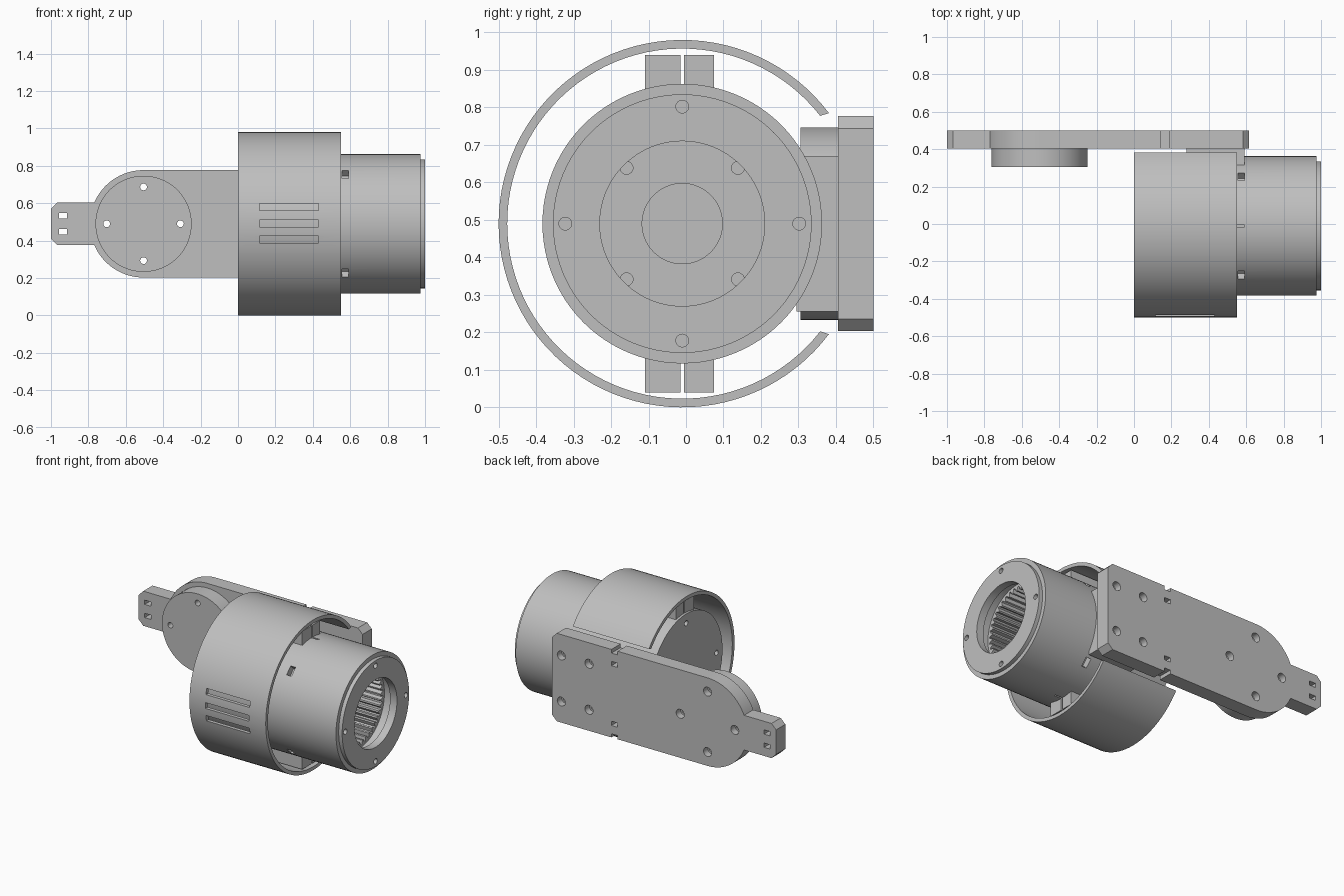
import bpy, bmesh
from math import sin, cos, pi, radians

cube = bpy.data.objects.get("Cube")
if cube:
    bpy.data.objects.remove(cube)

grey = bpy.data.materials.new("light grey")
grey.use_nodes = True
grey.diffuse_color = (0.52, 0.52, 0.52, 1)
grey.node_tree.nodes["Principled BSDF"].inputs["Base Color"].default_value = (0.52, 0.52, 0.52, 1)

CY, CZ = -0.01, 0.49      # drum axis runs along x
DISC_X = -0.505           # centre of the round end of the arm


def arc(cx, cy, r, a0, a1, n):
    return [(cx + r * cos(radians(a0 + (a1 - a0) * i / n)),
             cy + r * sin(radians(a0 + (a1 - a0) * i / n))) for i in range(n + 1)]


def circle(cx, cy, r, n=24):
    return arc(cx, cy, r, 0, 360, n)[:-1]


def rect(x0, y0, x1, y1):
    return [(x0, y0), (x1, y0), (x1, y1), (x0, y1)]


def slot(x, z):
    return rect(x - 0.022, z - 0.014, x + 0.022, z + 0.014)


def add_prism(bm, pts, axis, a, b):
    """Extrude a (y, z) outline along x, or an (x, z) outline along y."""
    def at(p, t):
        return (t, p[0], p[1]) if axis == "X" else (p[0], t, p[1])
    lo = [bm.verts.new(at(p, a)) for p in pts]
    hi = [bm.verts.new(at(p, b)) for p in pts]
    bm.faces.new(lo)
    bm.faces.new(hi[::-1])
    for i in range(len(pts)):
        j = (i + 1) % len(pts)
        bm.faces.new((lo[i], hi[i], hi[j], lo[j]))


def finish(name, bm):
    bmesh.ops.recalc_face_normals(bm, faces=bm.faces)
    mesh = bpy.data.meshes.new(name)
    bm.to_mesh(mesh)
    bm.free()
    mesh.materials.append(grey)
    obj = bpy.data.objects.new(name, mesh)
    bpy.context.collection.objects.link(obj)
    return obj


def prisms(name, *parts):
    bm = bmesh.new()
    for part in parts:
        add_prism(bm, *part)
    return finish(name, bm)


def lathe(name, profile, n, radius=lambda r, i: r):
    """Revolve a closed (x, r) profile about the drum axis."""
    bm = bmesh.new()
    rows = []
    for i in range(n):
        a = 2 * pi * i / n
        rows.append([bm.verts.new((x, CY + radius(r, i) * cos(a), CZ + radius(r, i) * sin(a)))
                     for x, r in profile])
    m = len(profile)
    for i in range(n):
        p, q = rows[i], rows[(i + 1) % n]
        for k in range(m):
            if profile[k][1] or profile[(k + 1) % m][1]:
                bm.faces.new((p[k], p[(k + 1) % m], q[(k + 1) % m], q[k]))
    bmesh.ops.remove_doubles(bm, verts=bm.verts, dist=1e-5)
    bmesh.ops.dissolve_degenerate(bm, edges=bm.edges, dist=1e-5)
    return finish(name, bm)


def cut(obj, *parts):
    cutter = prisms("cutter", *parts)
    cutter.hide_render = True
    mod = obj.modifiers.new("cut", "BOOLEAN")
    mod.operation, mod.solver, mod.object = "DIFFERENCE", "EXACT", cutter
    deps = bpy.context.evaluated_depsgraph_get()
    mesh = bpy.data.meshes.new_from_object(obj.evaluated_get(deps))
    obj.modifiers.clear()
    obj.data = mesh
    bpy.data.objects.remove(cutter)


def radial_box(angle, r0, r1, half):
    """Rectangle in the (y, z) plane, turned about the drum axis."""
    c, s = cos(radians(angle)), sin(radians(angle))
    return [(CY + r * c - t * s, CZ + r * s + t * c) for r, t in rect(r0, -half, r1, half)]


def around(r, start, size):
    return [circle(CY + r * cos(radians(start + k * 90)), CZ + r * sin(radians(start + k * 90)), size)
            for k in range(4)]


# Motor drum: solid back, stepped front lip, deep bore with an inner floor
floor = 0.42
drum = lathe("motor_drum", [(0.005, 0), (0.005, 0.373), (0.975, 0.373), (0.975, 0.345), (1, 0.345),
                            (1, 0.22), (0.95, 0.22), (0.95, 0.262), (floor, 0.262),
                            (floor, 0.107), (0.2, 0.107), (0.2, 0)], 96)
cut(drum,
    *[(c, "X", 0.9, 1.1) for c in around(0.312, 0, 0.017)],
    *[(c, "X", -0.1, 0.06) for c in around(0.312, 0, 0.017)],
    *[(c, "X", floor - 0.08, floor + 0.05) for c in around(0.21, 45, 0.017)],
    *[(radial_box(a, 0.33, 0.4, 0.03), "X", 0.557, 0.592) for a in (45, 135, 225, 315)],
    *[(radial_box(a, 0.355, 0.4, 0.005), "X", 0.45, 0.592) for a in (90, 270)])

# Internal ring gear
teeth = 40
lathe("ring_gear", [(floor, 0.263), (0.88, 0.263), (0.88, 0.224), (floor, 0.224)], teeth * 4,
      lambda r, i: r if r > 0.25 or i % 4 < 2 else 0.247)

# Curved cover, open toward the arm, with three vents
gap = 37
shell = arc(CY, CZ, 0.49, gap, 360 - gap, 80) + arc(CY, CZ, 0.467, 359 - gap, gap + 1, 80)
cover = prisms("cover", (shell, "X", 0.0, 0.55))
cut(cover, *[(rect(0.115, z - 0.019, 0.43, z + 0.019), "Y", -0.6, -0.3)
             for z in (0.407, 0.492, 0.58)])

# Split ribs between drum and cover
prisms("ribs", *[(rect(y0, z0, y1, z1), "X", 0.02, 0.54)
                 for y0, y1 in ((-0.11, -0.015), (-0.005, 0.075))
                 for z0, z1 in ((0.04, 0.135), (0.845, 0.94))])

# Bracket joining drum and arm
bracket = [(0.28, 0.255), (0.59, 0.255), (0.59, 0.67), (0.28, 0.67)]
prisms("bracket", (bracket, "Y", 0.295, 0.41))

# Arm plate with rounded end, chamfered corners and a narrow tab
R, T, C = 0.287, 0.113, 0.033
outline = (arc(DISC_X, CZ, R, 90, 156.8, 24)
           + [(-1 + C, CZ + T), (-1, CZ + T - C), (-1, CZ - T + C), (-1 + C, CZ - T)]
           + arc(DISC_X, CZ, R, 203.2, 270, 24)
           + [(0.615 - C, CZ - R), (0.615, CZ - R + C), (0.615, CZ + R - C), (0.615 - C, CZ + R)])
arm = prisms("arm_plate", (outline, "Y", 0.405, 0.5))
disc = prisms("pivot_disc", (circle(DISC_X, CZ, 0.257, 72), "Y", 0.305, 0.405))

# Bolt holes, counterbores and strap slots
pivot = [(DISC_X, CZ + 0.197), (DISC_X, CZ - 0.197), (DISC_X - 0.197, CZ), (DISC_X + 0.197, CZ)]
bolts = [(x, CZ + s * 0.15) for x in (0.35, 0.55) for s in (-1, 1)]
straps = [slot(-0.935, CZ + s * 0.043) for s in (-1, 1)]
straps += [slot(0.166, CZ + s * d) for s in (-1, 1) for d in (0.195, 0.277)]
cut(arm, *[(circle(x, z, 0.018), "Y", 0.3, 0.6) for x, z in pivot + bolts],
    *[(s, "Y", 0.3, 0.6) for s in straps])
cut(arm, *[(circle(x, z, 0.029), "Y", 0.455, 0.6) for x, z in pivot + bolts])
cut(disc, *[(circle(x, z, 0.018), "Y", 0.2, 0.6) for x, z in pivot])

# Smooth curved walls, keep hard edges
for obj in bpy.context.collection.objects:
    if obj.type == "MESH" and obj.data.materials and obj.data.materials[0] == grey:
        bpy.ops.object.select_all(action="DESELECT")
        obj.select_set(True)
        bpy.context.view_layer.objects.active = obj
        bpy.ops.object.shade_smooth_by_angle(angle=radians(25))
